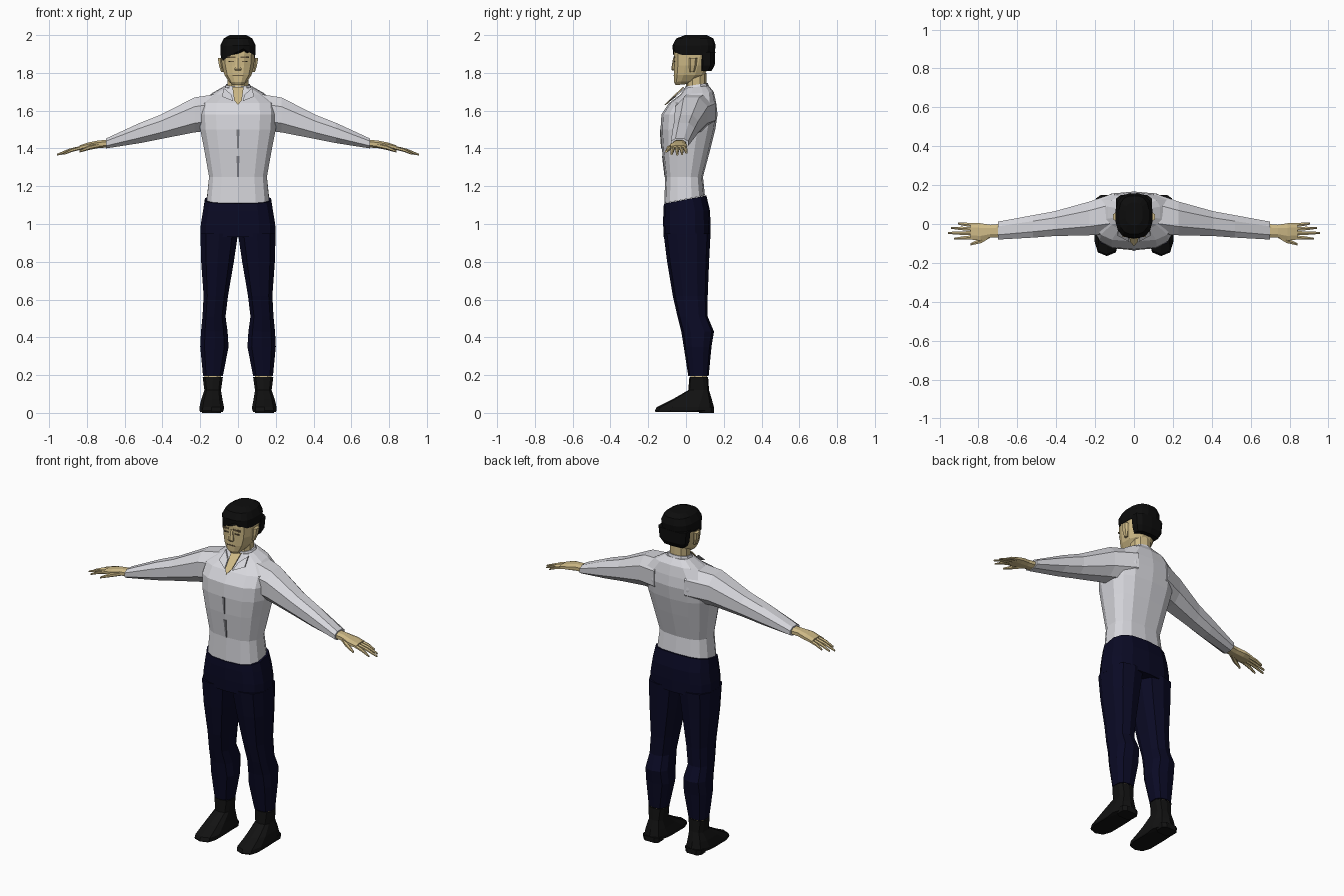
import bpy, bmesh, math
from mathutils import Vector


def material(name, rgb):
    m = bpy.data.materials.new(name)
    m.diffuse_color = (*rgb, 1)
    return m


SHIRT = material("shirt white", (0.68, 0.68, 0.72))
FOLD = material("shirt fold grey", (0.22, 0.22, 0.24))
NAVY = material("trouser navy", (0.003, 0.003, 0.018))
BLACK = material("hair black", (0.004, 0.004, 0.004))
SHOE = material("shoe black", (0.006, 0.006, 0.006))
SKIN = material("skin tan", (0.62, 0.49, 0.24))
BROWN = material("feature brown", (0.14, 0.10, 0.05))


def finish(bm, name, mat, mirror=False):
    bmesh.ops.recalc_face_normals(bm, faces=bm.faces)
    me = bpy.data.meshes.new(name)
    bm.to_mesh(me)
    bm.free()
    me.materials.append(mat)
    ob = bpy.data.objects.new(name, me)
    bpy.context.collection.objects.link(ob)
    if mirror:
        ob.modifiers.new("mirror", "MIRROR").use_mirror_merge = False
    return ob


def oval(a0, a1, b0, b1, n, p):
    """Rounded-box outline filling the given ranges."""
    pts = []
    for i in range(n):
        t = 2 * math.pi * (i + 0.5) / n
        c, s = math.cos(t), math.sin(t)
        pts.append([math.copysign(abs(c) ** p, c), math.copysign(abs(s) ** p, s)])
    ma, mb = max(q[0] for q in pts), max(q[1] for q in pts)
    return [((a0 + a1) / 2 + q[0] / ma * (a1 - a0) / 2,
             (b0 + b1) / 2 + q[1] / mb * (b1 - b0) / 2) for q in pts]


def skin_rings(name, rings, mat, mirror=False):
    bm = bmesh.new()
    vs = [[bm.verts.new(c) for c in r] for r in rings]
    n = len(vs[0])
    for a, b in zip(vs, vs[1:]):
        for i in range(n):
            j = (i + 1) % n
            bm.faces.new((a[i], a[j], b[j], b[i]))
    bm.faces.new(vs[0])
    bm.faces.new(vs[-1])
    return finish(bm, name, mat, mirror)


def upright(name, rows, mat, n=12, p=0.75, mirror=False):
    """Rows: z, x0, x1, y0, y1, slope of z along y."""
    rings = []
    for z, x0, x1, y0, y1, k in rows:
        rings.append([(x, y, z + k * (y - y0)) for x, y in oval(x0, x1, y0, y1, n, p)])
    return skin_rings(name, rings, mat, mirror)


def sideways(name, rows, mat, n=8, p=0.85, mirror=True):
    """Rows: x, y0, y1, z0, z1."""
    rings = [[(x, y, z) for y, z in oval(y0, y1, z0, z1, n, p)]
             for x, y0, y1, z0, z1 in rows]
    return skin_rings(name, rings, mat, mirror)


def sym(rows):
    return [(z, -w, w, y0, y1, k) for z, w, y0, y1, k in rows]


def plate(name, pts, mat, thick=0.006, mirror=False):
    """Thin polygon pushed back along y."""
    back = [(x, y + thick, z) for x, y, z in pts]
    return skin_rings(name, [pts, back], mat, mirror)


# Shirt body
upright("shirt_body", sym([
    (1.11, 0.165, -0.115, 0.10, 0.19), (1.25, 0.153, -0.11, 0.09, 0),
    (1.40, 0.18, -0.128, 0.13, 0), (1.50, 0.20, -0.135, 0.155, 0),
    (1.58, 0.205, -0.13, 0.167, 0), (1.64, 0.20, -0.09, 0.16, 0),
    (1.685, 0.135, -0.03, 0.147, 0.08), (1.72, 0.075, -0.005, 0.12, 0.1)]), SHIRT, 14, 0.7)

# Sleeves
sideways("sleeve", [
    (0.10, -0.05, 0.16, 1.50, 1.69), (0.23, -0.058, 0.115, 1.485, 1.67),
    (0.41, -0.062, 0.065, 1.45, 1.578), (0.52, -0.07, 0.045, 1.428, 1.535),
    (0.70, -0.08, 0.012, 1.40, 1.452)], SHIRT)

# Collar with open front
upright("collar", sym([(1.68, 0.085, -0.02, 0.13, 0.12),
                       (1.728, 0.062, -0.004, 0.115, 0.16)]), SHIRT, 10, 0.9)
plate("collar_flap", [(0.075, -0.012, 1.72), (0.035, -0.05, 1.685),
                      (0.025, -0.092, 1.65), (0.085, -0.06, 1.675)], SHIRT, 0.009, True)
plate("open_neck", [(-0.03, -0.018, 1.725), (0.03, -0.018, 1.725),
                    (0.02, -0.09, 1.655), (0, -0.115, 1.63), (-0.02, -0.09, 1.655)], SKIN, 0.009)

# Button fold, in two short strips
for z0, z1, y0, y1 in ((1.25, 1.36, -0.114, -0.127), (1.40, 1.50, -0.132, -0.139)):
    plate("button_fold", [(-0.004, y0, z0), (0.004, y0, z0),
                          (0.008, y1, z1), (-0.008, y1, z1)], FOLD)

# Trousers
upright("trouser_hips", sym([
    (0.93, 0.199, -0.118, 0.13, 0), (1.00, 0.197, -0.121, 0.13, 0),
    (1.07, 0.185, -0.12, 0.127, 0), (1.108, 0.175, -0.117, 0.108, 0.19)]), NAVY, 14, 0.7)
upright("trouser_leg", [
    (0.195, 0.08, 0.185, 0.012, 0.12, 0), (0.35, 0.05, 0.20, -0.012, 0.135, 0),
    (0.43, 0.055, 0.196, -0.025, 0.148, 0), (0.51, 0.066, 0.188, -0.045, 0.115, 0),
    (0.62, 0.053, 0.182, -0.07, 0.115, 0), (0.80, 0.022, 0.195, -0.10, 0.122, 0),
    (0.95, 0.0, 0.199, -0.119, 0.13, 0)], NAVY, 10, 0.75, True)

# Ankles and shoes
upright("ankle", [(0.15, 0.09, 0.178, 0.025, 0.11, 0),
                  (0.21, 0.09, 0.178, 0.025, 0.11, 0)], SKIN, 8, 0.8, True)
upright("shoe", [
    (0.006, 0.08, 0.20, -0.162, 0.07, 0), (0.012, 0.076, 0.204, -0.165, 0.148, 0),
    (0.03, 0.074, 0.204, -0.155, 0.148, 0), (0.07, 0.082, 0.195, -0.075, 0.137, 0),
    (0.12, 0.09, 0.178, 0.012, 0.122, 0), (0.19, 0.08, 0.187, 0.018, 0.117, 0)],
    SHOE, 10, 0.65, True)
upright("shoe_heel", [(0, 0.09, 0.19, 0.07, 0.148, 0),
                      (0.03, 0.085, 0.195, 0.07, 0.148, 0)], SHOE, 8, 0.6, True)

# Palms, fingers and thumbs
sideways("palm", [
    (0.69, -0.068, 0.0, 1.405, 1.446), (0.74, -0.07, -0.004, 1.402, 1.442),
    (0.79, -0.085, 0.004, 1.397, 1.432), (0.84, -0.08, 0.004, 1.393, 1.416)], SKIN)
for name, ya, yb, tip, tz in (("little_finger", -0.006, 0.002, 0.905, 1.377),
                              ("ring_finger", -0.026, -0.02, 0.94, 1.370),
                              ("middle_finger", -0.047, -0.046, 0.957, 1.367),
                              ("index_finger", -0.068, -0.076, 0.925, 1.370)):
    mx, my, mz = (0.83 + tip) / 2, (ya + yb) / 2, (1.405 + tz) / 2 + 0.004
    sideways(name, [(x, y - r, y + r, z - r, z + r) for x, y, z, r in (
        (0.825, ya, 1.405, 0.010), (mx, my, mz, 0.009), (tip, yb, tz, 0.005))], SKIN, 6, 1)
sideways("thumb", [(0.735, -0.068, -0.035, 1.403, 1.43), (0.785, -0.098, -0.072, 1.393, 1.418),
                   (0.84, -0.11, -0.098, 1.378, 1.39)], SKIN, 6, 1)

# Neck and head
upright("neck", sym([(1.62, 0.055, 0.0, 0.11, 0), (1.80, 0.055, 0.0, 0.108, 0)]), SKIN, 10, 0.9)
upright("head", sym([
    (1.735, 0.03, -0.055, 0.03, 0.1), (1.752, 0.048, -0.064, 0.06, 0.05),
    (1.79, 0.072, -0.064, 0.10, 0), (1.84, 0.085, -0.062, 0.12, 0),
    (1.90, 0.089, -0.064, 0.14, 0), (1.945, 0.085, -0.06, 0.14, 0)]), SKIN, 12, 0.75)
upright("ear", [(1.805, 0.075, 0.09, 0.02, 0.045, 0), (1.84, 0.08, 0.101, 0.015, 0.055, 0),
                (1.88, 0.08, 0.107, 0.015, 0.06, 0)], SKIN, 6, 0.8, True)

# Nose, brows, eyes and mouth
upright("nose", sym([(1.812, 0.014, -0.072, -0.05, 0), (1.82, 0.018, -0.078, -0.05, 0),
                     (1.88, 0.008, -0.068, -0.05, 0)]), SKIN, 6, 0.8)
for name, x0, x1, z0, z1, mirror in (("brow", 0.014, 0.058, 1.878, 1.887, True),
                                     ("eye", 0.02, 0.05, 1.857, 1.863, True),
                                     ("mouth", -0.028, 0.028, 1.783, 1.789, False)):
    plate(name, [(x0, -0.066, z0), (x1, -0.066, z0),
                 (x1, -0.066, z1), (x0, -0.066, z1)], BROWN, 0.008, mirror)

# Hair cap with a fringe swept to one side
cap = upright("hair_cap", sym([
    (1.895, 0.092, -0.068, 0.15, 0), (1.945, 0.094, -0.072, 0.157, 0),
    (1.982, 0.076, -0.052, 0.145, 0), (2.0, 0.045, -0.005, 0.11, 0)]), BLACK, 16, 0.75)
for v in cap.data.vertices:
    if v.co.z < 1.9 and v.co.y < 0:
        v.co.z += 0.035 - 0.6 * abs(v.co.x - 0.025)
upright("hair_back", sym([
    (1.81, 0.07, 0.066, 0.135, 0), (1.84, 0.085, 0.066, 0.152, 0),
    (1.91, 0.092, 0.064, 0.155, 0)]), BLACK, 10, 0.65)
